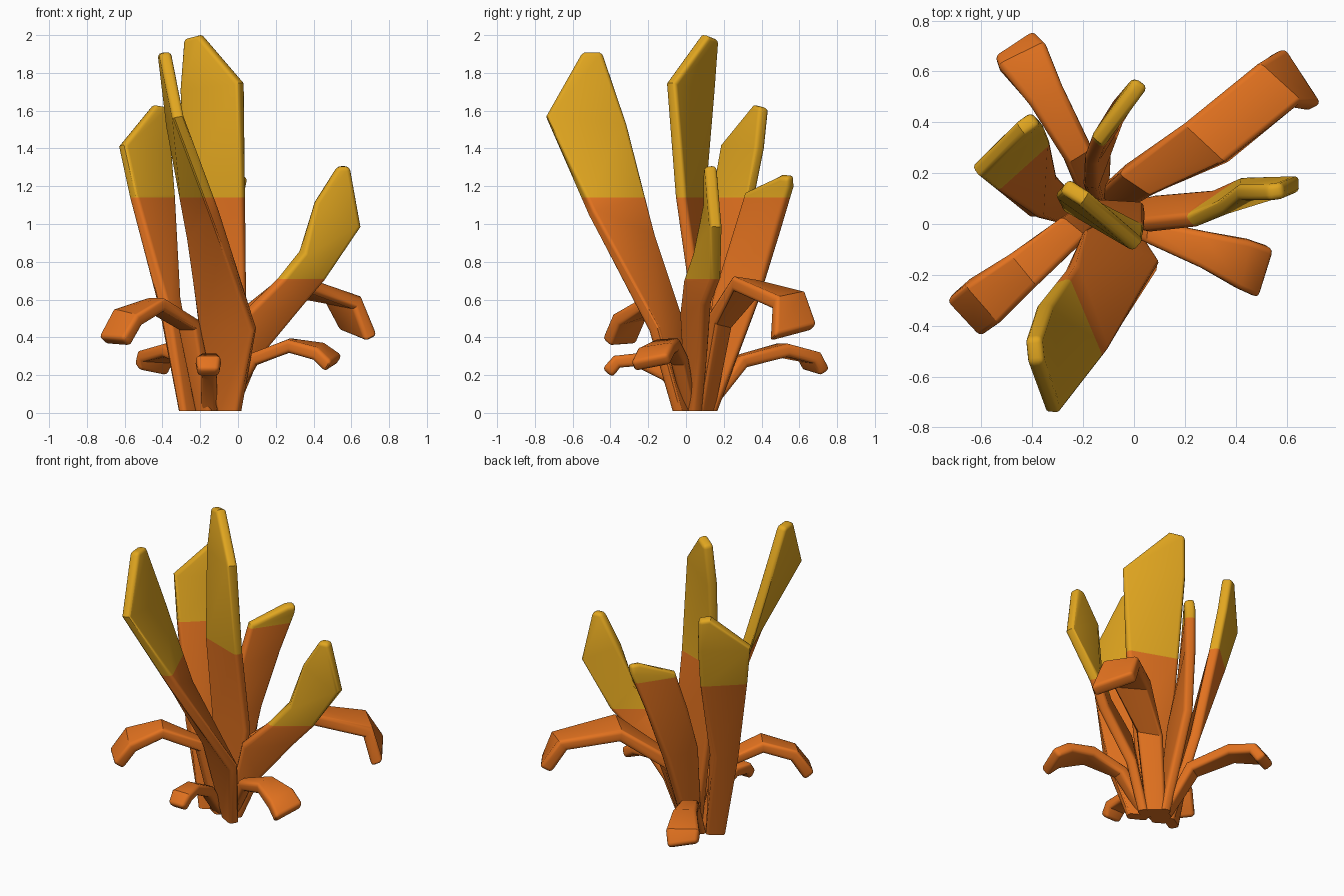
import bpy, bmesh, math
from mathutils import Vector


def material(name, rgb):
    m = bpy.data.materials.new(name)
    m.diffuse_color = (*rgb, 1)
    return m


ORANGE = material("orange", (0.77, 0.17, 0.014))
YELLOW = material("golden_yellow", (0.75, 0.38, 0.014))


def blade(name, stations, thick=0.065, tip_height=None):
    """Thick flat blade through pairs of edge points, rounded along its rims."""
    grow = Vector((1.015, 1.015, 1.004))
    pairs = [(Vector(s[:3]) * grow, Vector(s[3:]) * grow) for s in stations]
    mids = [(a + b) / 2 for a, b in pairs]
    last = len(pairs) - 1
    bm = bmesh.new()
    rings = []
    for i, (a, b) in enumerate(pairs):
        t = Vector((0, 0, 0))
        if i > 0:
            t += (mids[i] - mids[i - 1]).normalized()
        if i < last:
            t += (mids[i + 1] - mids[i]).normalized()
        n = (b - a).cross(t).normalized() * thick / 2
        ring = []
        for p in (a + n, b + n, b - n, a - n):
            if i == 0:
                p.z = 0.01
            ring.append(bm.verts.new(p))
        rings.append(ring)
    for r, q in zip(rings, rings[1:]):
        for k in range(4):
            j = (k + 1) % 4
            bm.faces.new((r[k], r[j], q[j], q[k]))
    bm.faces.new(rings[0][::-1])
    bm.faces.new(rings[-1])
    bmesh.ops.recalc_face_normals(bm, faces=bm.faces)
    # round the rims but keep the bends crisp
    rims = [e for e in bm.edges if e.calc_face_angle(0) > 1.0
            and max(v.co.z for v in e.verts) > 0.05]
    bmesh.ops.bevel(bm, geom=rims, offset=0.022, segments=3, profile=0.5,
                    affect='EDGES', clamp_overlap=True)
    # yellow tip above a level cut
    if tip_height:
        bmesh.ops.bisect_plane(bm, geom=bm.verts[:] + bm.edges[:] + bm.faces[:],
                               plane_co=(0, 0, tip_height), plane_no=(0, 0, 1))
        for f in bm.faces:
            f.material_index = int(f.calc_center_median().z > tip_height)
    me = bpy.data.meshes.new(name)
    bm.to_mesh(me)
    bm.free()
    me.materials.append(ORANGE)
    me.materials.append(YELLOW)
    ob = bpy.data.objects.new(name, me)
    bpy.context.collection.objects.link(ob)
    bpy.ops.object.select_all(action='DESELECT')
    ob.select_set(True)
    bpy.context.view_layer.objects.active = ob
    bpy.ops.object.shade_smooth_by_angle(angle=math.radians(32))


# upright blades with yellow tips
blade("tall_centre_blade", [
    (-0.15, 0.08, 0, -0.03, 0.04, 0),
    (-0.22, 0.07, 0.6, 0.04, 0.05, 0.6),
    (-0.27, 0.08, 1.14, 0.03, -0.03, 1.14),
    (-0.29, 0.13, 1.7, 0.02, -0.08, 1.74),
    (-0.27, 0.15, 1.97, -0.19, 0.10, 1.99)], 0.065, 1.14)
blade("front_blade", [
    (-0.10, 0.01, 0, 0.01, -0.05, 0),
    (-0.20, -0.04, 0.5, 0.09, -0.17, 0.44),
    (-0.25, -0.17, 0.93, -0.12, -0.50, 1.05),
    (-0.35, -0.31, 1.52, -0.31, -0.73, 1.56),
    (-0.39, -0.44, 1.9, -0.38, -0.54, 1.9)], 0.065, 1.14)
blade("left_blade", [
    (-0.30, 0.02, 0, -0.20, 0.08, 0),
    (-0.39, 0.03, 0.55, -0.32, 0.19, 0.6),
    (-0.55, 0.15, 1.14, -0.34, 0.34, 1.14),
    (-0.61, 0.20, 1.41, -0.36, 0.39, 1.4),
    (-0.44, 0.37, 1.62, -0.38, 0.41, 1.61)], 0.065, 1.14)
blade("back_blade", [
    (-0.15, 0.07, 0, -0.12, 0.16, 0),
    (-0.17, 0.14, 0.6, -0.11, 0.38, 0.6),
    (-0.17, 0.24, 0.9, -0.04, 0.48, 0.95),
    (-0.14, 0.32, 1.16, 0.02, 0.55, 1.19),
    (0.00, 0.50, 1.25, 0.03, 0.55, 1.25)], 0.065, 1.14)
blade("right_blade", [
    (-0.10, 0.02, 0, -0.01, 0.06, 0),
    (0.04, -0.01, 0.53, 0.10, 0.09, 0.29),
    (0.22, 0.01, 0.71, 0.33, 0.11, 0.57),
    (0.33, 0.06, 0.85, 0.44, 0.16, 0.70),
    (0.40, 0.12, 1.11, 0.64, 0.16, 0.98),
    (0.52, 0.12, 1.30, 0.58, 0.13, 1.30)], 0.065, 0.71)

# low leaves that arch outwards and droop
blade("back_right_leaf", [
    (-0.14, 0.13, 0, -0.05, 0.05, 0),
    (-0.04, 0.22, 0.47, 0.09, 0.13, 0.49),
    (0.20, 0.39, 0.66, 0.36, 0.24, 0.68),
    (0.47, 0.61, 0.61, 0.63, 0.46, 0.58),
    (0.56, 0.67, 0.45, 0.70, 0.45, 0.39)], 0.08)
blade("back_left_leaf", [
    (-0.20, 0.08, 0, -0.12, 0.12, 0),
    (-0.27, 0.25, 0.27, -0.17, 0.31, 0.27),
    (-0.40, 0.46, 0.33, -0.28, 0.54, 0.33),
    (-0.52, 0.60, 0.30, -0.34, 0.69, 0.29),
    (-0.53, 0.63, 0.24, -0.38, 0.73, 0.21)], 0.07)
blade("left_leaf", [
    (-0.21, 0.06, 0, -0.13, 0.01, 0),
    (-0.30, 0.01, 0.46, -0.20, -0.07, 0.46),
    (-0.48, -0.12, 0.57, -0.38, -0.24, 0.57),
    (-0.64, -0.22, 0.52, -0.51, -0.37, 0.49),
    (-0.71, -0.28, 0.38, -0.58, -0.42, 0.37)], 0.075)
blade("right_leaf", [
    (-0.06, 0.06, 0, -0.08, -0.01, 0),
    (0.08, 0.01, 0.28, 0.07, -0.08, 0.28),
    (0.28, -0.03, 0.36, 0.26, -0.17, 0.35),
    (0.44, -0.06, 0.34, 0.40, -0.25, 0.31),
    (0.53, -0.09, 0.28, 0.47, -0.28, 0.24)], 0.07)
blade("front_leaf", [
    (-0.19, 0.03, 0, -0.11, 0.03, 0),
    (-0.19, -0.10, 0.2, -0.11, -0.10, 0.2),
    (-0.20, -0.26, 0.28, -0.10, -0.26, 0.28),
    (-0.22, -0.36, 0.27, -0.09, -0.36, 0.27),
    (-0.21, -0.41, 0.21, -0.10, -0.41, 0.21)], 0.07)
